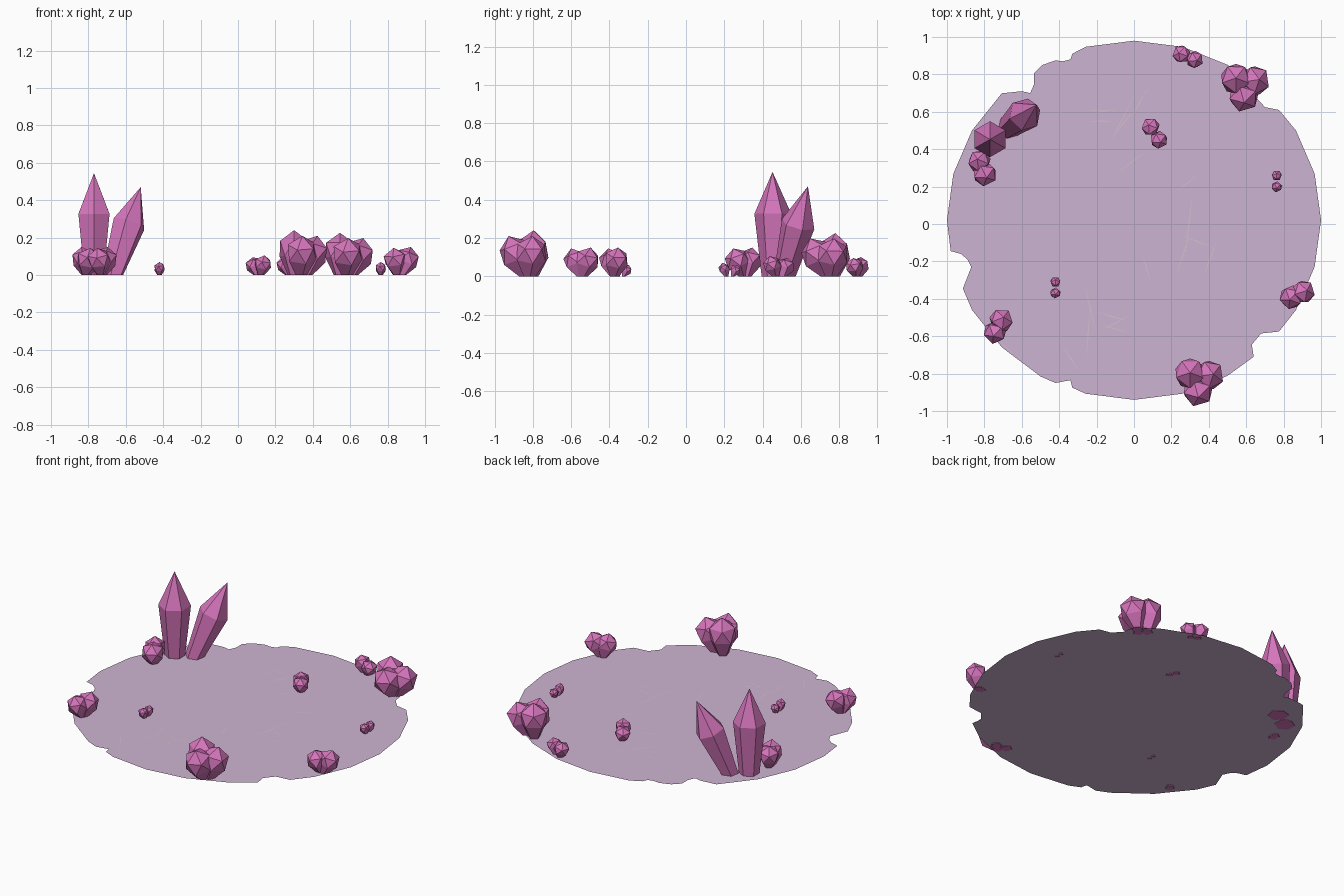
import bpy, bmesh, math
from mathutils import Vector

if "Cube" in bpy.data.objects:
    bpy.data.objects.remove(bpy.data.objects["Cube"])


def material(name, rgb):
    m = bpy.data.materials.new(name)
    m.diffuse_color = [(c / 255 / 12.92 if c < 11 else ((c / 255 + 0.055) / 1.055) ** 2.4) for c in rgb] + [1]
    m.use_nodes = True
    m.node_tree.nodes["Principled BSDF"].inputs["Base Color"].default_value = m.diffuse_color
    return m


PINK = material("crystal pink", (214, 117, 188))
LILAC = material("pale lilac", (206, 180, 210))
PALE = material("pale scratch", (214, 193, 205))


def finish(bm, name, mat):
    me = bpy.data.meshes.new(name)
    bm.to_mesh(me)
    bm.free()
    me.materials.append(mat)
    ob = bpy.data.objects.new(name, me)
    bpy.context.collection.objects.link(ob)
    return ob


def crystal(bm, base, tip, rings, sides, turn=0.0):
    """Loft rings (t along axis, radius, twist in half steps) from base to tip; flat foot at z=0."""
    base, tip = Vector(base), Vector(tip)
    axis = tip - base
    q = Vector((0, 0, 1)).rotation_difference(axis)
    loops = []
    for t, r, tw in rings:
        loop = []
        for i in range(sides):
            a = turn + (i + tw / 2) * 2 * math.pi / sides
            p = base + axis * t + q @ Vector((r * math.cos(a), r * math.sin(a), 0))
            p.z = 0 if t == 0 else max(p.z, 0)
            loop.append(bm.verts.new(p))
        loops.append(loop)
    faces = [bm.faces.new(loops[0][::-1])]
    for (lo, hi, ra, rb) in zip(loops, loops[1:], rings, rings[1:]):
        for i in range(sides):
            j = (i + 1) % sides
            if ra[2] == rb[2]:
                faces.append(bm.faces.new((lo[i], lo[j], hi[j], hi[i])))
            else:  # half-step twist gives zigzag triangles
                faces.append(bm.faces.new((lo[i], lo[j], hi[i])))
                faces.append(bm.faces.new((lo[j], hi[j], hi[i])))
    top = bm.verts.new(tip)
    for i in range(sides):
        faces.append(bm.faces.new((loops[-1][i], loops[-1][(i + 1) % sides], top)))
    bmesh.ops.recalc_face_normals(bm, faces=faces)


# ground patch: 24-sided ellipse with bites taken out of the rim
bites = {
    3: [(.775, .61), (.70, .625), (.65, .68), (.64, .75)],
    8: [(-.33, .91), (-.34, .88), (-.38, .87), (-.42, .875), (-.49, .85),
        (-.535, .805), (-.535, .745), (-.555, .70), (-.60, .71)],
    13: [(-.98, -.145), (-.925, -.16), (-.89, -.19), (-.87, -.23), (-.915, -.345)],
    16: [(-.5, -.815), (-.42, -.85), (-.38, -.83), (-.34, -.835), (-.33, -.875)],
    21: [(.64, -.71), (.63, -.645), (.68, -.585), (.775, -.575)],
}
outline = []
for i in range(24):
    a = math.radians(15 * i)
    outline += bites.get(i, [(math.cos(a), 0.02 + 0.96 * math.sin(a))])
bm = bmesh.new()
f = bm.faces.new([bm.verts.new((x, y, 0.003)) for x, y in outline])
bmesh.ops.triangulate(bm, faces=[f])
finish(bm, "ground_patch", LILAC)

# thin surface scratches: start x, y, end x, y
scratches = [
    (-.24, .605, -.09, .605), (-.24, .55, -.11, .55), (-.14, .41, .01, .70),
    (-.11, .47, 0, .61), (-.02, .56, .08, .74), (-.10, .265, .08, .40),
    (.22, .17, .35, .27), (.27, -.20, .315, .18), (.045, -.16, .09, -.32),
    (.235, -.055, .45, -.135), (.22, -.285, .30, -.055), (.37, -.285, .445, -.08),
    (-.27, -.30, -.20, -.59), (-.235, -.45, -.255, -.72), (-.20, -.47, -.03, -.52),
    (-.18, -.54, -.03, -.58), (-.165, -.565, -.02, -.485), (-.385, -.645, -.29, -.795),
    (-.72, -.62, -.63, -.72),
]
bm = bmesh.new()
for x0, y0, x1, y1 in scratches:
    a, b = Vector((x0, y0, 0.0045)), Vector((x1, y1, 0.0045))
    d = (b - a).normalized()
    n = Vector((-d.y, d.x, 0)) * 0.003
    m = (a + b) / 2
    bm.faces.new([bm.verts.new(p) for p in (a, m - n, b, m + n)])
finish(bm, "surface_scratches", PALE)

# two tall crystals
bm = bmesh.new()
crystal(bm, (-.77, .455, 0), (-.77, .452, .545), [(0, .06, 0), (.60, .096, 0)], 6, math.pi / 2)
finish(bm, "tall_crystal", PINK)
bm = bmesh.new()
crystal(bm, (-.67, .515, 0), (-.52, .637, .47), [(0, .062, 0), (.58, .09, 0)], 6, 0.3)
finish(bm, "leaning_crystal", PINK)

# chunky gem clusters; gem = centre x, y, radius, height, lean x, y
trio = [(.30, -.80, .082, .24, 0, .005), (.395, -.81, .08, .21, .03, .008), (.34, -.885, .08, .21, .004, -.042)]
clusters = {
    "front_gems": trio,
    "back_gems": [(x + .245, y + 1.575, r, h * .94, dx, dy) for x, y, r, h, dx, dy in trio],
    "right_gems": [(.90, -.365, .062, .15, .025, .01), (.842, -.39, .062, .145, -.01, -.015)],
    "left_front_gems": [(-.712, -.518, .062, .15, .015, .02), (-.742, -.575, .06, .145, -.01, -.025)],
    "left_back_gems": [(-.825, .332, .06, .15, -.012, .015), (-.80, .272, .064, .145, .012, -.025)],
    "back_rim_gems": [(.255, .908, .047, .10, -.015, .006), (.322, .88, .046, .095, .015, -.006)],
    "middle_gems": [(.09, .518, .048, .095, -.012, .012), (.132, .452, .046, .105, .01, -.015)],
    "small_right_gems": [(.763, .257, .027, .06, 0, .014), (.763, .20, .028, .07, 0, -.01)],
    "small_left_gems": [(-.42, -.312, .027, .06, 0, .014), (-.42, -.367, .028, .07, 0, -.01)],
}
for name, gems in clusters.items():
    bm = bmesh.new()
    for k, (x, y, r, h, dx, dy) in enumerate(gems):
        crystal(bm, (x - dx, y - dy, 0), (x + dx, y + dy, h),
                [(0, r * .42, 0), (.42, r, 0), (.76, r * .95, 1)], 5, 0.3 + k * 1.1)
    finish(bm, name, PINK)
